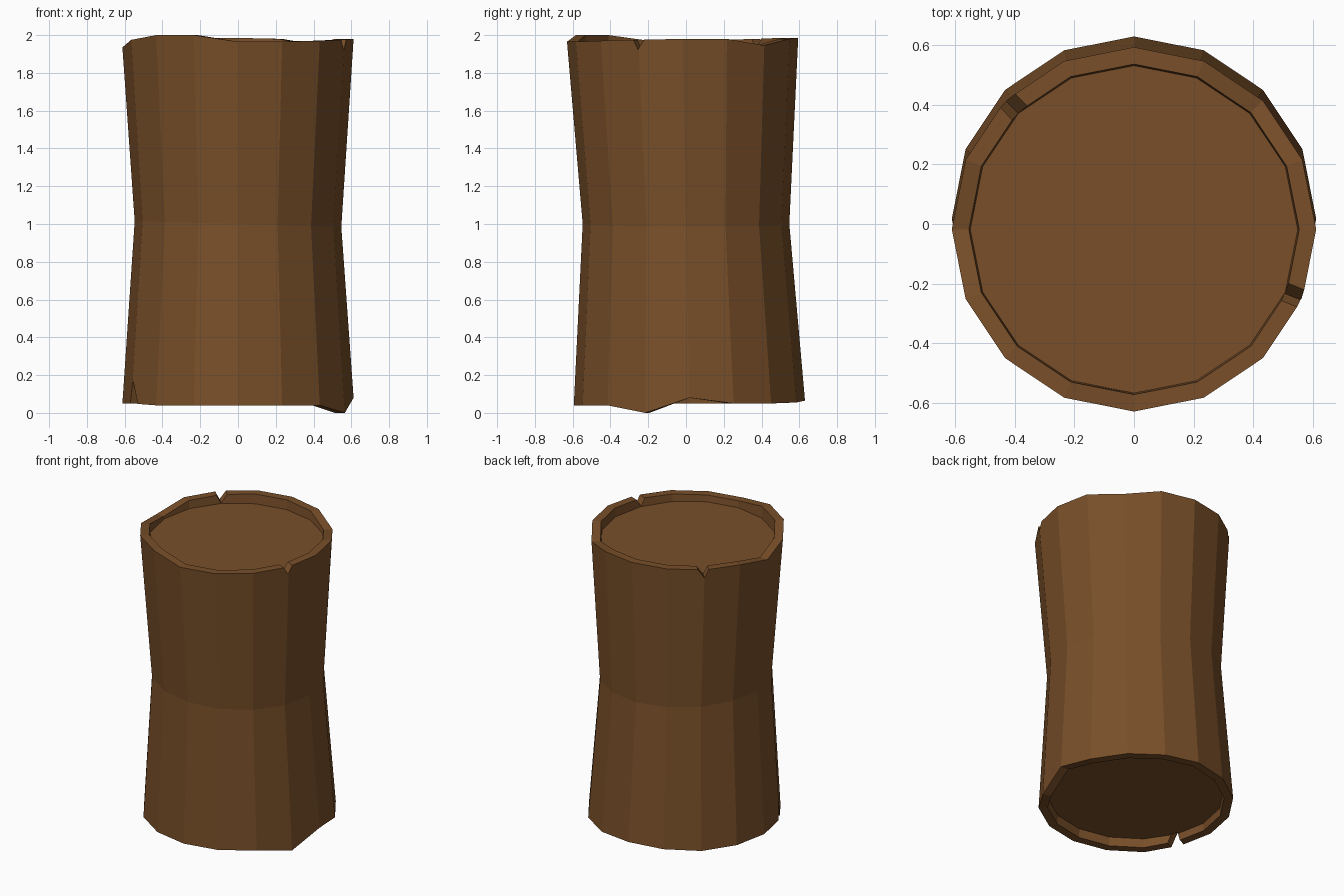
import bpy, bmesh, math
from mathutils import Matrix

cube = bpy.data.objects.get("Cube")
if cube:
    bpy.data.objects.remove(cube, do_unlink=True)

SIDES = 16

# One flat bark colour
bark = bpy.data.materials.new("brown_bark")
bark.use_nodes = True
colour = (0.19, 0.078, 0.022, 1)
bark.diffuse_color = colour
shader = next(n for n in bark.node_tree.nodes if n.type == 'BSDF_PRINCIPLED')
shader.inputs["Base Color"].default_value = colour
shader.inputs["Roughness"].default_value = 0.9


def make_object(name, bm):
    bmesh.ops.recalc_face_normals(bm, faces=bm.faces)
    mesh = bpy.data.meshes.new(name)
    bm.to_mesh(mesh)
    bm.free()
    mesh.materials.append(bark)
    obj = bpy.data.objects.new(name, mesh)
    bpy.context.scene.collection.objects.link(obj)
    return obj


def ring(bm, radius, shift_y, heights):
    verts = []
    for i, z in enumerate(heights):
        a = math.tau * i / SIDES
        verts.append(bm.verts.new((radius * math.cos(a), radius * math.sin(a) + shift_y, z)))
    return verts


# Uneven rim heights, counter-clockwise from +x
top_rim = [1.98, 1.98, 1.945, 1.98, 1.985, 1.985, 1.98, 1.975,
           1.935, 1.975, 2.0, 2.0, 1.965, 1.965, 1.97, 1.975]
low_rim = [0.08, 0.05, 0.05, 0.055, 0.065, 0.06, 0.05, 0.05,
           0.05, 0.05, 0.04, 0.04, 0.04, 0.04, 0.04, 0.0]
waist = [1.0 - 0.015 * math.cos(math.tau * i / SIDES) for i in range(SIDES)]

# Log: waisted wall, flat rims and recessed ends
bm = bmesh.new()
rings = [
    ring(bm, 0.55, 0.018, [0.1] * SIDES),
    ring(bm, 0.555, 0.018, low_rim),
    ring(bm, 0.612, 0.018, low_rim),
    ring(bm, 0.547, 0, waist),
    ring(bm, 0.612, -0.018, top_rim),
    ring(bm, 0.555, -0.018, top_rim),
    ring(bm, 0.55, -0.018, [1.92] * SIDES),
]
for lower, upper in zip(rings, rings[1:]):
    for i in range(SIDES):
        j = (i + 1) % SIDES
        bm.faces.new((lower[i], lower[j], upper[j], upper[i]))
bm.faces.new(rings[0])
bm.faces.new(rings[-1])
log = make_object("log", bm)


def cut_notch(angle, shift_y, z_open, z_tip, half_width, lean):
    """Cut a V-shaped radial split through one rim."""
    bm = bmesh.new()
    ends = []
    for x in (0.535, 0.75):
        ends.append([bm.verts.new((x, y, z)) for y, z in
                     ((-half_width, z_open), (half_width, z_open), (lean, z_tip))])
    for i in range(3):
        j = (i + 1) % 3
        bm.faces.new((ends[0][i], ends[0][j], ends[1][j], ends[1][i]))
    bm.faces.new(ends[0])
    bm.faces.new(ends[1])
    bm.transform(Matrix.Translation((0, shift_y, 0)) @ Matrix.Rotation(math.radians(angle), 4, 'Z'))
    cutter = make_object("notch_cutter", bm)
    cutter.hide_render = True
    mod = log.modifiers.new("notch", 'BOOLEAN')
    mod.operation = 'DIFFERENCE'
    mod.solver = 'EXACT'
    mod.object = cutter
    return cutter


# Two splits in the top rim, one in the bottom rim
cutters = [
    cut_notch(-22, -0.018, 2.04, 1.923, 0.07, -0.01),
    cut_notch(134, -0.018, 2.04, 1.923, 0.07, 0.01),
    cut_notch(205, 0.018, -0.02, 0.17, 0.065, -0.02),
]
graph = bpy.context.evaluated_depsgraph_get()
log_mesh = bpy.data.meshes.new_from_object(log.evaluated_get(graph))
log.modifiers.clear()
log.data = log_mesh
for cutter in cutters:
    bpy.data.objects.remove(cutter, do_unlink=True)
